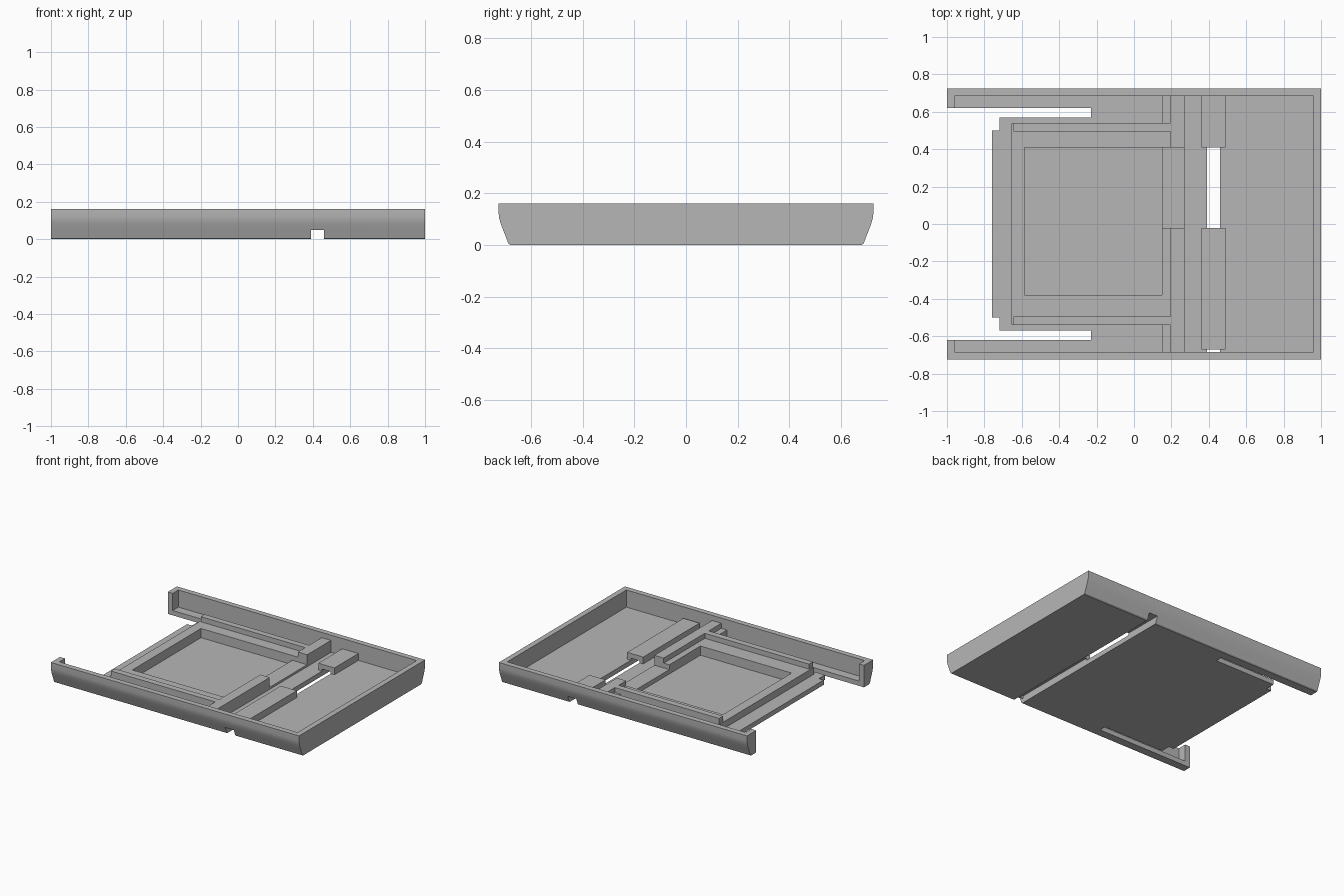
import bpy, bmesh, math

if "Cube" in bpy.data.objects:
    bpy.data.objects.remove(bpy.data.objects["Cube"])

grey = bpy.data.materials.new("plain_grey")
grey.diffuse_color = (0.47, 0.47, 0.47, 1)
grey.use_nodes = True
grey.node_tree.nodes["Principled BSDF"].inputs["Base Color"].default_value = grey.diffuse_color


def make(name, bm):
    bmesh.ops.recalc_face_normals(bm, faces=bm.faces)
    me = bpy.data.meshes.new(name)
    bm.to_mesh(me)
    bm.free()
    me.materials.append(grey)
    ob = bpy.data.objects.new(name, me)
    bpy.context.collection.objects.link(ob)
    return ob


def box(name, x, y, z):
    bm = bmesh.new()
    bmesh.ops.create_cube(bm, size=1)
    for v in bm.verts:
        for i, (lo, hi) in enumerate((x, y, z)):
            v.co[i] = lo if v.co[i] < 0 else hi
    return make(name, bm)


def cut(target, x, y, z):
    """Subtract a box and discard the cutter."""
    cutter = box("cutter", x, y, z)
    cutter.hide_render = True
    mod = target.modifiers.new("cut", 'BOOLEAN')
    mod.operation, mod.solver, mod.object = 'DIFFERENCE', 'EXACT', cutter
    bpy.context.view_layer.objects.active = target
    bpy.ops.object.modifier_apply(modifier=mod.name)
    bpy.data.objects.remove(cutter)


def span(side, a, b):
    return tuple(sorted((side * a, side * b)))


FLOOR, STEP, TALL, TOP = 0.035, 0.085, 0.122, 0.16

# Tray body: rounded side profile extruded along x
half = [(0.68, 0), (0.688, 0.006), (0.697, 0.03), (0.707, 0.055),
        (0.716, 0.08), (0.723, 0.102), (0.725, 0.12), (0.725, TOP)]
profile = half + [(-y, z) for y, z in reversed(half)]
bm = bmesh.new()
face = bm.faces.new([bm.verts.new((-1, y, z)) for y, z in profile])
ext = bmesh.ops.extrude_face_region(bm, geom=[face])
bmesh.ops.translate(bm, vec=(2, 0, 0),
                    verts=[g for g in ext["geom"] if isinstance(g, bmesh.types.BMVert)])
tray = make("tray_body", bm)

cut(tray, (-0.96, 0.96), (-0.685, 0.685), (FLOOR, 0.3))       # cavity
cut(tray, (-1.1, -0.76), (-0.62, 0.62), (-0.1, 0.3))          # open end
for s in (1, -1):
    cut(tray, (-0.8, -0.72), span(s, 0.5, 0.62), (-0.1, 0.3))     # corner notch
    cut(tray, (-0.75, -0.23), span(s, 0.57, 0.62), (-0.1, 0.3))   # side slot
cut(tray, (0.39, 0.46), (-0.8, 0.8), (-0.1, 0.05))            # underside channel
cut(tray, (-0.585, 0.15), (-0.38, 0.41), (0.018, 0.3))        # sunken pocket

# Raised frame around the pocket, with an opening toward the channel
frame = box("pocket_frame", (-0.655, 0.195), (-0.538, 0.538), (FLOOR - 0.005, STEP))
cut(frame, (-0.585, 0.15), (-0.38, 0.41), (0, 0.3))
cut(frame, (0.1, 0.3), (-0.022, 0.41), (0, 0.3))
box("opening_sill", (0.15, 0.27), (-0.022, 0.41), (0.018, 0.05))

for s, side in ((1, "back"), (-1, "front")):
    box(side + "_rail", (-0.645, 0.196), span(s, 0.495, 0.54), (FLOOR, TALL))
    box(side + "_wing", (0.15, 0.195), span(s, 0.538, 0.686), (FLOOR - 0.005, STEP))

# Tall cross bars beside the opening
box("back_cross_bar", (0.195, 0.27), (0.41, 0.686), (FLOOR - 0.005, TALL))
box("front_cross_bar", (0.195, 0.27), (-0.686, -0.022), (FLOOR - 0.005, TALL))

# Channel covers: bridges over the underside channel
for name, y in (("back_channel_cover", (0.41, 0.686)), ("front_channel_cover", (-0.67, -0.022))):
    cover = box(name, (0.36, 0.49), y, (FLOOR - 0.005, STEP))
    cut(cover, (0.39, 0.46), (-0.8, 0.8), (0, 0.05))

# Smooth the curved sides, keep corners crisp
bpy.ops.object.select_all(action='DESELECT')
tray.select_set(True)
bpy.context.view_layer.objects.active = tray
bpy.ops.object.shade_smooth_by_angle(angle=math.radians(30))
